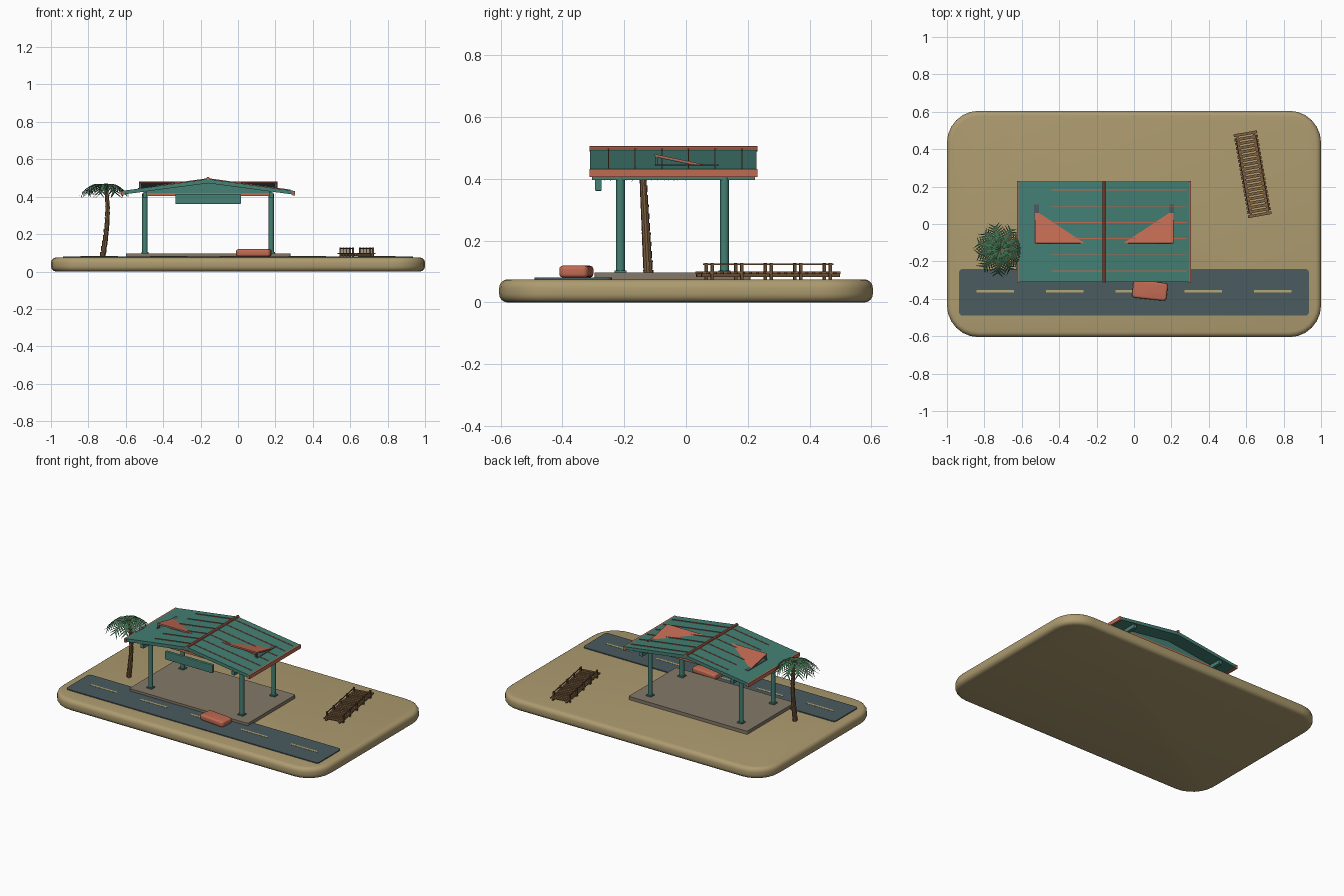
import bpy, bmesh, math, random
from mathutils import Matrix, Vector

random.seed(4)
if "Cube" in bpy.data.objects:
    bpy.data.objects.remove(bpy.data.objects["Cube"], do_unlink=True)


def material(name, r, g, b):
    m = bpy.data.materials.new(name)
    m.use_nodes = True
    m.diffuse_color = (r, g, b, 1)
    m.node_tree.nodes["Principled BSDF"].inputs["Base Color"].default_value = (r, g, b, 1)
    return m


SAND = material("sand", 0.42, 0.33, 0.16)
ASPHALT = material("asphalt", 0.07, 0.105, 0.115)
STRIPE = material("road_stripe", 0.45, 0.38, 0.18)
CONCRETE = material("concrete", 0.23, 0.19, 0.14)
TEAL = material("teal_paint", 0.058, 0.215, 0.175)
CORAL = material("coral_paint", 0.53, 0.145, 0.085)
BARK = material("bark", 0.21, 0.115, 0.052)
LEAF = material("palm_leaf", 0.05, 0.15, 0.075)
WOOD = material("dark_wood", 0.15, 0.08, 0.035)


def finish(name, bm, mat, smooth=False):
    bmesh.ops.recalc_face_normals(bm, faces=bm.faces)
    mesh = bpy.data.meshes.new(name)
    bm.to_mesh(mesh)
    bm.free()
    mesh.materials.append(mat)
    obj = bpy.data.objects.new(name, mesh)
    bpy.context.collection.objects.link(obj)
    if smooth:
        bpy.ops.object.select_all(action="DESELECT")
        obj.select_set(True)
        bpy.context.view_layer.objects.active = obj
        bpy.ops.object.shade_smooth_by_angle(angle=math.radians(35))
    return obj


def add_box(bm, loc, size, rot=None):
    mat = Matrix.Translation(loc) @ (rot or Matrix()) @ Matrix.Diagonal((*size, 1))
    return bmesh.ops.create_cube(bm, size=1, matrix=mat)["verts"]


def add_tube(bm, loc, r1, r2, depth, sides=12, rot=None):
    bmesh.ops.create_cone(bm, cap_ends=True, segments=sides, radius1=r1, radius2=r2,
                          depth=depth, matrix=Matrix.Translation(loc) @ (rot or Matrix()))


def slab(name, loc, size, mat, corner=0, edge=0, rot=None):
    """Box with rounded plan corners and softened top and bottom rims."""
    bm = bmesh.new()
    add_box(bm, (0, 0, 0), size)
    if corner:
        upright = [e for e in bm.edges if abs(e.verts[0].co.z - e.verts[1].co.z) > 1e-5]
        bmesh.ops.bevel(bm, geom=upright, offset=corner, segments=6, profile=0.5, affect="EDGES")
    if edge:
        rims = [e for e in bm.edges if abs(e.verts[0].co.z - e.verts[1].co.z) < 1e-5]
        bmesh.ops.bevel(bm, geom=rims, offset=edge, segments=4, profile=0.5, affect="EDGES")
    bm.transform(Matrix.Translation(loc) @ (rot or Matrix()))
    return finish(name, bm, mat, smooth=corner > 0)


def add_prism(bm, profile, y0, y1):
    """Extrude an xz outline, measured from the ridge line, along y."""
    face = bm.faces.new([bm.verts.new((RIDGE + x, y0, z)) for x, z in profile])
    moved = bmesh.ops.extrude_face_region(bm, geom=[face])["geom"]
    bmesh.ops.translate(bm, vec=(0, y1 - y0, 0),
                        verts=[v for v in moved if isinstance(v, bmesh.types.BMVert)])


# Ground, road and floor
slab("ground", (0, 0, 0.0375), (2, 1.21, 0.075), SAND, corner=0.17, edge=0.028)
slab("road", (0, -0.365, 0.077), (1.87, 0.25, 0.008), ASPHALT, corner=0.02)
bm = bmesh.new()
for i in range(-2, 3):
    add_box(bm, (i * 0.371, -0.36, 0.081), (0.2, 0.015, 0.003))
finish("road_dashes", bm, STRIPE)
slab("shelter_floor", (-0.16, -0.043, 0.086), (0.88, 0.505, 0.022), CONCRETE, corner=0.01)

# Shelter posts and beams
RIDGE = -0.16
FRONT, BACK = -0.31, 0.228
POST_X = (RIDGE - 0.338, RIDGE + 0.338)
POST_Y = (-0.212, 0.125)
bm = bmesh.new()
for x in POST_X:
    for y in POST_Y:
        add_tube(bm, (x, y, 0.255), 0.0145, 0.0145, 0.32)
        add_box(bm, (x, y, 0.1), (0.038, 0.038, 0.008))
finish("posts", bm, TEAL, smooth=True)
bm = bmesh.new()
for x in POST_X:
    add_box(bm, (x, (FRONT + BACK) / 2, 0.41), (0.022, BACK - FRONT - 0.01, 0.026))
finish("side_beams", bm, TEAL)
bm = bmesh.new()
for y in POST_Y:
    add_box(bm, (RIDGE, y, 0.413), (0.7, 0.026, 0.016))
finish("cross_beams", bm, CORAL)

# Roof with gables, seams, ridge cap and eave trims
bm = bmesh.new()
add_prism(bm, [(-0.46, 0.431), (0, 0.495), (0.46, 0.431), (0.46, 0.411),
               (0, 0.472), (-0.46, 0.411)], FRONT, BACK)
finish("roof", bm, TEAL)
bm = bmesh.new()
for y in POST_Y:
    add_prism(bm, [(-0.34, 0.419), (-0.34, 0.428), (0, 0.474), (0.34, 0.428),
                   (0.34, 0.419)], y - 0.008, y + 0.008)
finish("gables", bm, TEAL)
bm = bmesh.new()
for i in range(6):
    y = -0.251 + i * 0.0865
    add_prism(bm, [(-0.28, 0.455), (-0.28, 0.46), (0, 0.499), (0.44, 0.438),
                   (0.44, 0.433), (0, 0.494)], y - 0.002, y + 0.002)
finish("roof_seams", bm, CORAL)
bm = bmesh.new()
mid = (FRONT + BACK) / 2
add_tube(bm, (RIDGE, mid, 0.497), 0.009, 0.009, BACK - FRONT + 0.006, 10,
         Matrix.Rotation(math.pi / 2, 4, "X"))
for side in (-1, 1):
    add_box(bm, (RIDGE + side * 0.458, mid, 0.419), (0.014, BACK - FRONT + 0.006, 0.025))
finish("ridge_and_eave_trim", bm, CORAL, smooth=True)

# Tilted roof panel on its flat tray, both running through the ridge
tilt = Matrix.Rotation(math.atan(-0.21), 4, "X")
slab("roof_panel", (RIDGE, -0.005, 0.457), (0.74, 0.2, 0.006), CORAL, rot=tilt)
slab("roof_panel_backing", (RIDGE, -0.005, 0.4525), (0.736, 0.196, 0.004), ASPHALT, rot=tilt)
slab("roof_panel_tray", (RIDGE, 0.002, 0.442), (0.75, 0.206, 0.009), ASPHALT)
bm = bmesh.new()
for side in (-1, 1):
    add_box(bm, (RIDGE + side * 0.362, -0.096, 0.457), (0.012, 0.008, 0.034))
finish("roof_panel_struts", bm, ASPHALT)

# Blank hanging board at the front
slab("hanging_board", (RIDGE, -0.284, 0.388), (0.35, 0.02, 0.055), TEAL, edge=0.004)

# Parked rounded block on the road
slab("parked_block", (0.085, -0.355, 0.1), (0.185, 0.095, 0.038), CORAL,
     corner=0.018, edge=0.011, rot=Matrix.Rotation(math.radians(-6), 4, "Z"))

# Palm trunk from stacked flared rings
bm = bmesh.new()
RINGS = 13
for i in range(RINGS):
    t = i / (RINGS - 1)
    x = -0.722 + 0.03 * math.sin(t * 2.2) - 0.008 * t
    r = 0.0155 - 0.005 * t
    add_tube(bm, (x, -0.122 - 0.02 * t, 0.088 + 0.365 * t), r * 0.93, r * 1.08, 0.034, 10)
finish("palm_trunk", bm, BARK)

# Palm fronds with a centre strip and drooping leaflets
bm = bmesh.new()
crown = Vector((-0.716, -0.137, 0.458))
FRONDS, STEPS = 11, 9


def spine(t, reach, turn):
    return turn @ Vector((reach * t, 0, 0.065 * t - 0.1 * t * t))


for i in range(FRONDS):
    turn = Matrix.Rotation(math.tau * i / FRONDS + random.uniform(-0.08, 0.08), 3, "Z")
    reach = random.uniform(0.115, 0.13)
    for j in range(STEPS):
        t = j / STEPS
        a = crown + spine(t, reach, turn)
        b = crown + spine(t + 1 / STEPS, reach, turn)
        width = 0.012 + 0.04 * math.sin(math.pi * (0.15 + 0.75 * t))
        for side in (-1, 1):
            lean = turn @ Vector((0.022, side * width, -0.012 - 0.022 * t))
            rib = turn @ Vector((0, side * 0.012 * (1 - 0.7 * t), -0.003))
            bm.faces.new([bm.verts.new(p) for p in (a, b, b + rib, a + rib)])
            bm.faces.new([bm.verts.new(p) for p in (a, b, b + lean)])
finish("palm_fronds", bm, LEAF)

# Boardwalk with planks, bearers, posts and handrails
place = Matrix.Translation((0.634, 0.266, 0)) @ Matrix.Rotation(math.radians(10), 4, "Z")
LENGTH, WIDTH, PLANKS = 0.455, 0.127, 20
bm = bmesh.new()
for i in range(PLANKS):
    y = (i / (PLANKS - 1) - 0.5) * (LENGTH - 0.016)
    add_box(bm, (0, y, 0.096), (WIDTH, 0.015, 0.007))
bm.transform(place)
finish("boardwalk_planks", bm, BARK)
bm = bmesh.new()
for side in (-1, 1):
    add_box(bm, (side * 0.045, 0, 0.088), (0.012, LENGTH, 0.01))
    add_box(bm, (side * 0.054, 0, 0.123), (0.005, 0.41, 0.005))
    for i in range(-2, 3):
        add_box(bm, (side * 0.054, i * 0.097, 0.101), (0.01, 0.01, 0.054))
bm.transform(place)
finish("boardwalk_rails", bm, WOOD)
